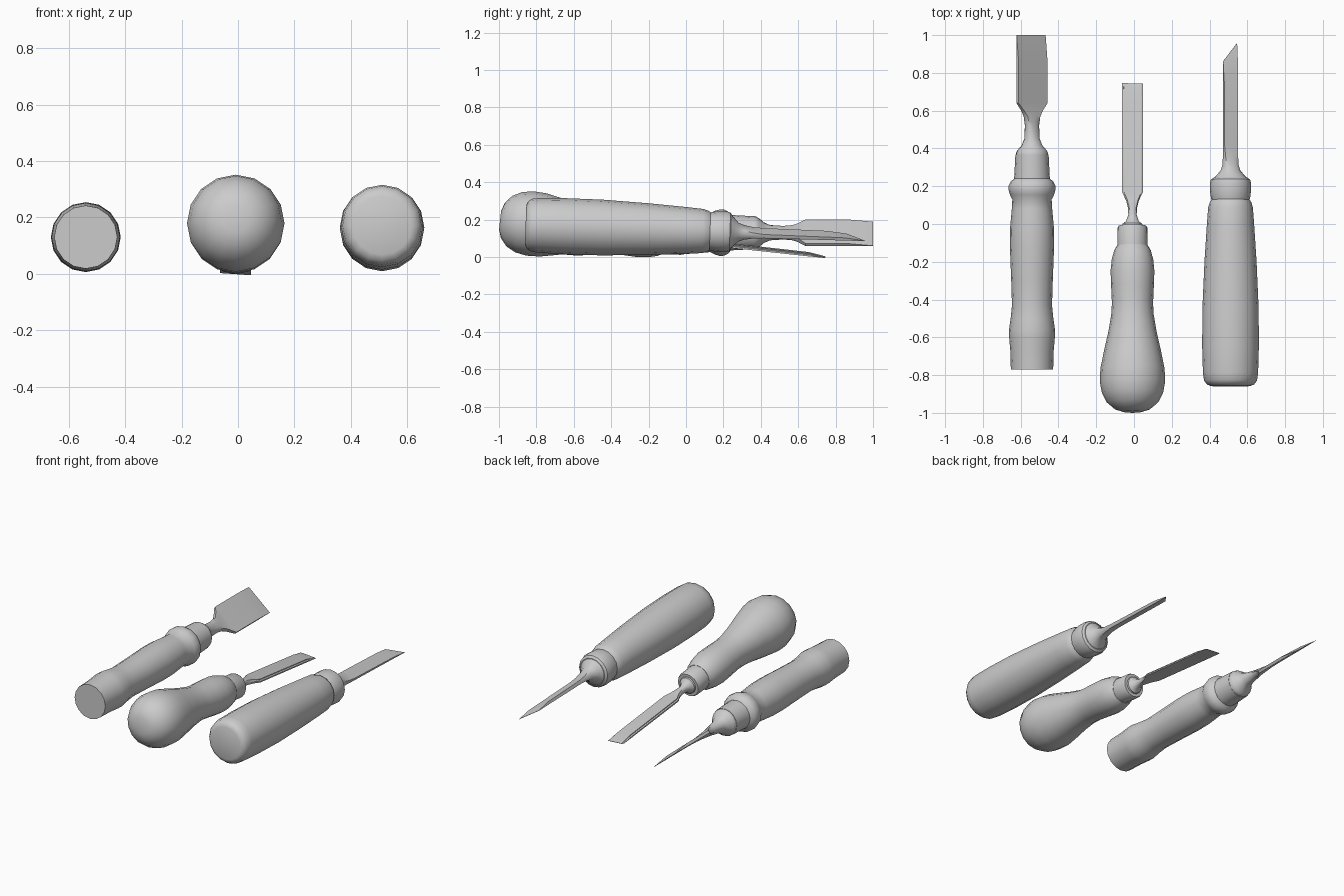
import bpy, bmesh, math
from mathutils import Matrix

SIDES = 16


def loft(name, sections, frame, roll=0.0, taper=0.0):
    """Skin rings along y. Section: y, half width, half thickness, squareness, z shift, skew."""
    bm = bmesh.new()
    rings = []
    turn = Matrix.Rotation(math.radians(roll), 4, 'Y')
    for s in sections:
        y, w, h, k, dz, skew = (tuple(s) + (0,) * 6)[:6]
        if len(s) == 2:
            h = w
        ring = []
        for i in range(SIDES):
            a = 2 * math.pi * i / SIDES
            c, n = math.cos(a), math.sin(a)
            f = 1 + k * (1 / max(abs(c), abs(n)) - 1)
            x, z = w * c * f, h * n * f
            if n > 0.1:
                x *= 1 - taper * k
            ring.append(bm.verts.new((x, y + skew * x, z + dz)))
        rings.append(ring)
    for a, b in zip(rings, rings[1:]):
        for i in range(SIDES):
            j = (i + 1) % SIDES
            bm.faces.new((a[i], a[j], b[j], b[i]))
    bm.faces.new(rings[0])
    bm.faces.new(rings[-1])
    if roll:
        bm.transform(turn)
    bmesh.ops.recalc_face_normals(bm, faces=bm.faces)
    mesh = bpy.data.meshes.new(name)
    bm.to_mesh(mesh)
    bm.free()
    ob = bpy.data.objects.new(name, mesh)
    ob.matrix_world = frame
    bpy.context.collection.objects.link(ob)
    bpy.ops.object.select_all(action='DESELECT')
    ob.select_set(True)
    bpy.context.view_layer.objects.active = ob
    bpy.ops.object.shade_smooth_by_angle(angle=math.radians(35))
    return ob


def axis(x, z, slope):
    """Tool axis through (x, 0, z), dropping by slope towards the blade."""
    return Matrix.Translation((x, 0, z)) @ Matrix.Rotation(-math.atan(slope), 4, 'X')


# Wide chisel, lying level with its blade rolled over
f = axis(-0.54, 0.13, 0)
loft("wide_chisel_handle", [
    (-0.77, 0.112), (-0.67, 0.115), (-0.60, 0.121), (-0.56, 0.122), (-0.50, 0.113),
    (-0.43, 0.106), (-0.30, 0.110), (-0.12, 0.117), (-0.02, 0.116), (0.08, 0.107),
    (0.13, 0.104), (0.155, 0.117), (0.18, 0.124), (0.205, 0.123), (0.225, 0.113),
    (0.24, 0.095)], f)
loft("wide_chisel_ferrule", [(0.23, 0.095), (0.25, 0.094), (0.367, 0.088)], f)
loft("wide_chisel_blade", [
    (0.36, 0.086, 0.086), (0.375, 0.086, 0.086), (0.39, 0.078, 0.078), (0.415, 0.056, 0.056),
    (0.45, 0.042, 0.04), (0.52, 0.040, 0.026, 0.3), (0.57, 0.048, 0.018, 0.7),
    (0.60, 0.065, 0.012, 1), (0.64, 0.1, 0.009, 1), (0.86, 0.1, 0.009, 1),
    (1.0, 0.1, 0.001, 1, -0.008)], f, roll=40)

# Bulb-handled chisel, tipped down onto its cutting edge
f = axis(-0.008, 0.0875, 0.11)
loft("bulb_chisel_handle", [
    (-1.0, 0.05), (-0.985, 0.095), (-0.95, 0.136), (-0.90, 0.162), (-0.84, 0.173),
    (-0.77, 0.170), (-0.68, 0.152), (-0.57, 0.127), (-0.48, 0.112), (-0.42, 0.109),
    (-0.33, 0.113), (-0.25, 0.116), (-0.19, 0.110), (-0.14, 0.097), (-0.115, 0.082)], f)
loft("bulb_chisel_ferrule", [(-0.12, 0.080), (-0.02, 0.079), (-0.01, 0.074)], f)
loft("bulb_chisel_blade", [
    (-0.015, 0.056, 0.056), (0.0, 0.053, 0.053), (0.015, 0.034, 0.034), (0.05, 0.022, 0.022),
    (0.09, 0.025, 0.02, 0.3), (0.125, 0.034, 0.014, 0.7), (0.17, 0.055, 0.009, 1),
    (0.66, 0.055, 0.008, 1), (0.75, 0.055, 0.001, 1, -0.006)], f, roll=4, taper=0.16)

# Skew chisel with a long barrel handle
f = axis(0.511, 0.142, 0.035)
loft("skew_chisel_handle", [
    (-0.858, 0.105), (-0.85, 0.125), (-0.83, 0.140), (-0.79, 0.146), (-0.65, 0.150),
    (-0.45, 0.149), (-0.20, 0.138), (0.0, 0.125), (0.09, 0.118), (0.115, 0.110),
    (0.13, 0.100)], f)
loft("skew_chisel_ferrule", [
    (0.125, 0.100), (0.14, 0.104), (0.17, 0.108), (0.215, 0.109), (0.235, 0.104),
    (0.245, 0.090)], f)
loft("skew_chisel_blade", [
    (0.24, 0.090, 0.090), (0.255, 0.078, 0.078), (0.28, 0.055, 0.05), (0.31, 0.044, 0.034, 0.3),
    (0.36, 0.040, 0.018, 0.7), (0.42, 0.040, 0.011, 1), (0.80, 0.040, 0.008, 1, 0, 1.2),
    (0.91, 0.041, 0.001, 1, -0.006, 1.2)], f, roll=25)
